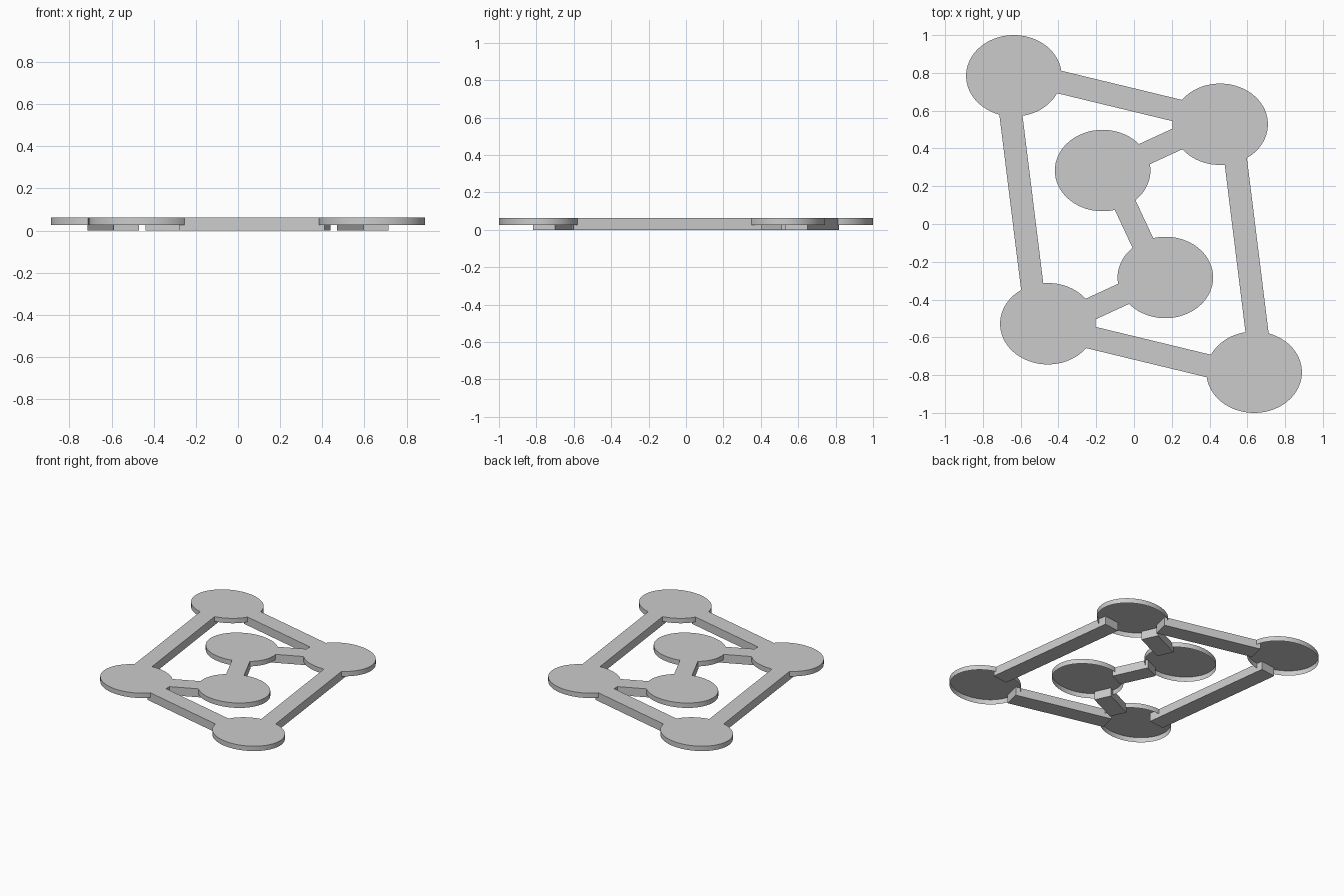
import bpy
import bmesh
import math
from mathutils import Vector

if "Cube" in bpy.data.objects:
    bpy.data.objects.remove(bpy.data.objects["Cube"])

TOP = 0.062        # shared top height
DISC_Z = 0.026     # lower rim of the discs
BAR_W = 0.121      # bar width


def disc(name, x, y):
    """Shallow oval cap: top and wall, open underneath."""
    bpy.ops.mesh.primitive_cylinder_add(vertices=96, radius=1, depth=1,
                                        location=(x, y, (TOP + DISC_Z) / 2))
    ob = bpy.context.object
    ob.name = name
    ob.scale = (0.253, 0.2155, TOP - DISC_Z)
    bpy.ops.object.transform_apply(location=True, rotation=True, scale=True)
    bm = bmesh.new()
    bm.from_mesh(ob.data)
    bm.normal_update()
    under = [f for f in bm.faces if f.normal.z < -0.5]
    bmesh.ops.delete(bm, geom=under, context='FACES_ONLY')
    bm.to_mesh(ob.data)
    bm.free()
    bpy.ops.object.shade_smooth_by_angle(angle=math.radians(30))


def bar(name, p, q):
    """Flat-faced link between two points."""
    p, q = Vector(p), Vector(q)
    mid, d = (p + q) / 2, q - p
    bpy.ops.mesh.primitive_cube_add(size=1, location=(mid.x, mid.y, TOP / 2),
                                    rotation=(0, 0, math.atan2(d.y, d.x)))
    ob = bpy.context.object
    ob.name = name
    ob.scale = (d.length, BAR_W, TOP)
    bpy.ops.object.transform_apply(location=True, rotation=True, scale=True)


discs = {"corner_disc": (-0.636, 0.7845), "side_disc": (0.456, 0.528),
         "inner_disc": (-0.166, 0.283)}
bars = {"long_bar": ((0.5305, 0.40), (0.6555, -0.608)),
        "cross_bar": ((-0.265, -0.592), (0.426, -0.759)),
        "inner_bar": ((0.027, 0.357), (0.249, 0.459))}

# Everything repeats with a half turn about the centre
bar("centre_bar", (-0.055, 0.118), (0.055, -0.118))
for s, side in ((1, "_a"), (-1, "_b")):
    for name, (x, y) in discs.items():
        disc(name + side, s * x, s * y)
    for name, (p, q) in bars.items():
        bar(name + side, [s * c for c in p], [s * c for c in q])
